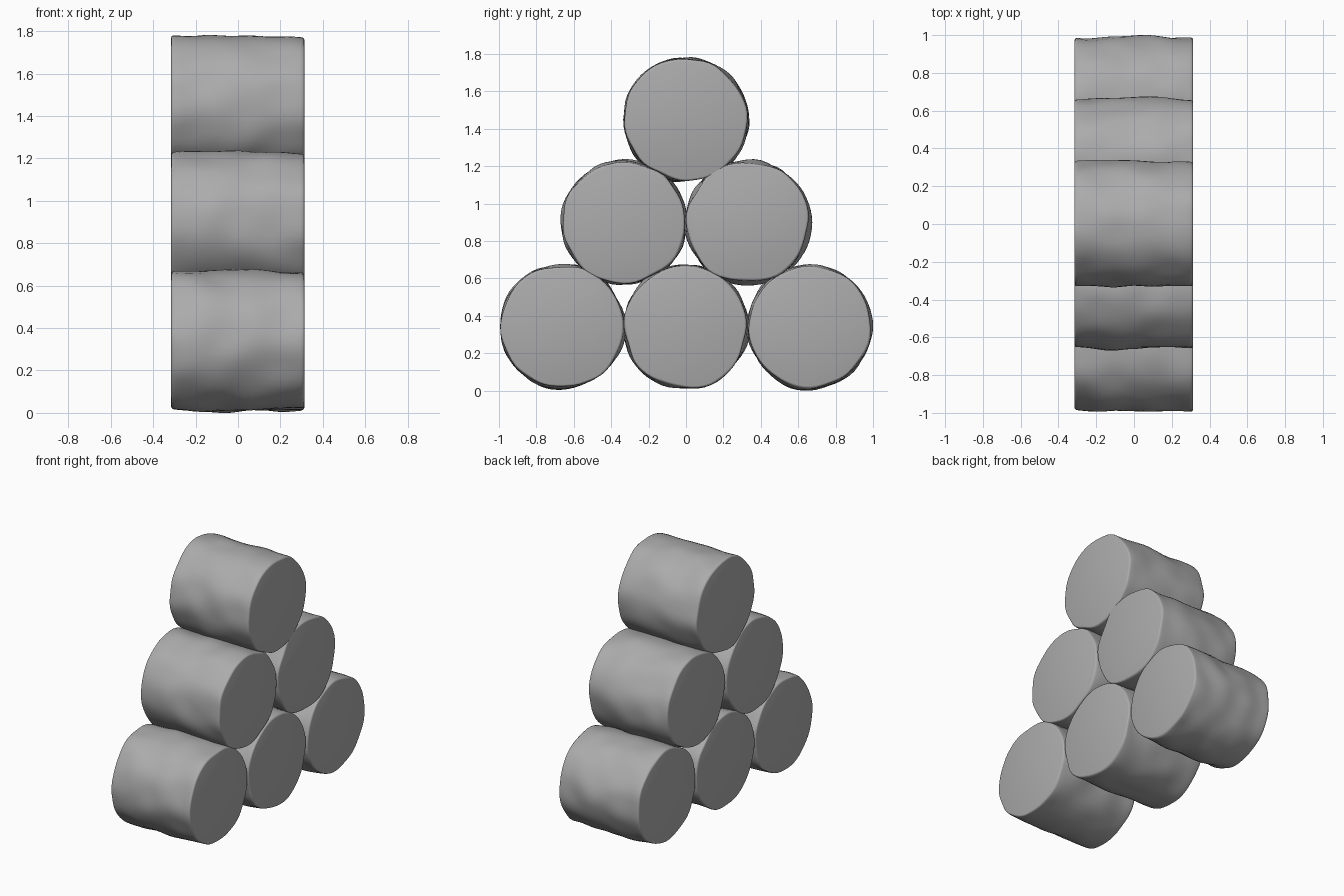
import bpy, bmesh, math, random
from mathutils import Vector, noise

if "Cube" in bpy.data.objects:
    bpy.data.objects.remove(bpy.data.objects["Cube"])

random.seed(4)
SIDES = 64
R = 0.329
X0, X1 = -0.315, 0.313

# dark grey wood
wood = bpy.data.materials.new("grey_wood")
wood.diffuse_color = (0.41, 0.41, 0.41, 1)
wood.use_nodes = True
wood.node_tree.nodes["Principled BSDF"].inputs["Base Color"].default_value = wood.diffuse_color


def make_log(name, cy, cz):
    """A log lying along x with softly uneven bark and rounded rims."""
    bm = bmesh.new()
    offset = Vector([random.uniform(-50, 50) for _ in range(3)])
    # rings as (x, base radius): rim, bark, rim
    steps = 18
    rings = [(X0, R - 0.015), (X0 + 0.002, R - 0.009), (X0 + 0.007, R - 0.005)]
    for i in range(steps + 1):
        t = i / steps
        x = X0 + 0.018 + (X1 - X0 - 0.036) * t
        rings.append((x, R - 0.003 + 0.006 * math.sin(math.pi * t)))
    rings += [(X1 - 0.007, R - 0.005), (X1 - 0.002, R - 0.009), (X1, R - 0.015)]

    loops = []
    for x, r in rings:
        loop = []
        for k in range(SIDES):
            a = 2 * math.pi * k / SIDES
            c, s = math.cos(a), math.sin(a)
            bump = 0.016 * noise.noise(Vector((x * 6, c * 2, s * 2)) + offset)
            rr = r + bump
            loop.append(bm.verts.new((x, rr * c, rr * s)))
        loops.append(loop)
    # bark
    for a, b in zip(loops, loops[1:]):
        for k in range(SIDES):
            n = (k + 1) % SIDES
            bm.faces.new((a[k], a[n], b[n], b[k]))
    # cut ends
    bm.faces.new(loops[0])
    bm.faces.new(loops[-1])
    bmesh.ops.recalc_face_normals(bm, faces=bm.faces)

    mesh = bpy.data.meshes.new(name)
    bm.to_mesh(mesh)
    bm.free()
    mesh.materials.append(wood)
    obj = bpy.data.objects.new(name, mesh)
    obj.location = (0, cy, cz)
    bpy.context.collection.objects.link(obj)
    bpy.ops.object.select_all(action='DESELECT')
    obj.select_set(True)
    bpy.context.view_layer.objects.active = obj
    bpy.ops.object.shade_smooth_by_angle(angle=math.radians(40))


# pyramid stack: three, two, one
for row, (count, z) in enumerate([(3, 0.342), (2, 0.9), (1, 1.45)]):
    for i in range(count):
        y = (i - (count - 1) / 2) * 0.662
        make_log(f"log_row{row + 1}_{i + 1}", y, z)
